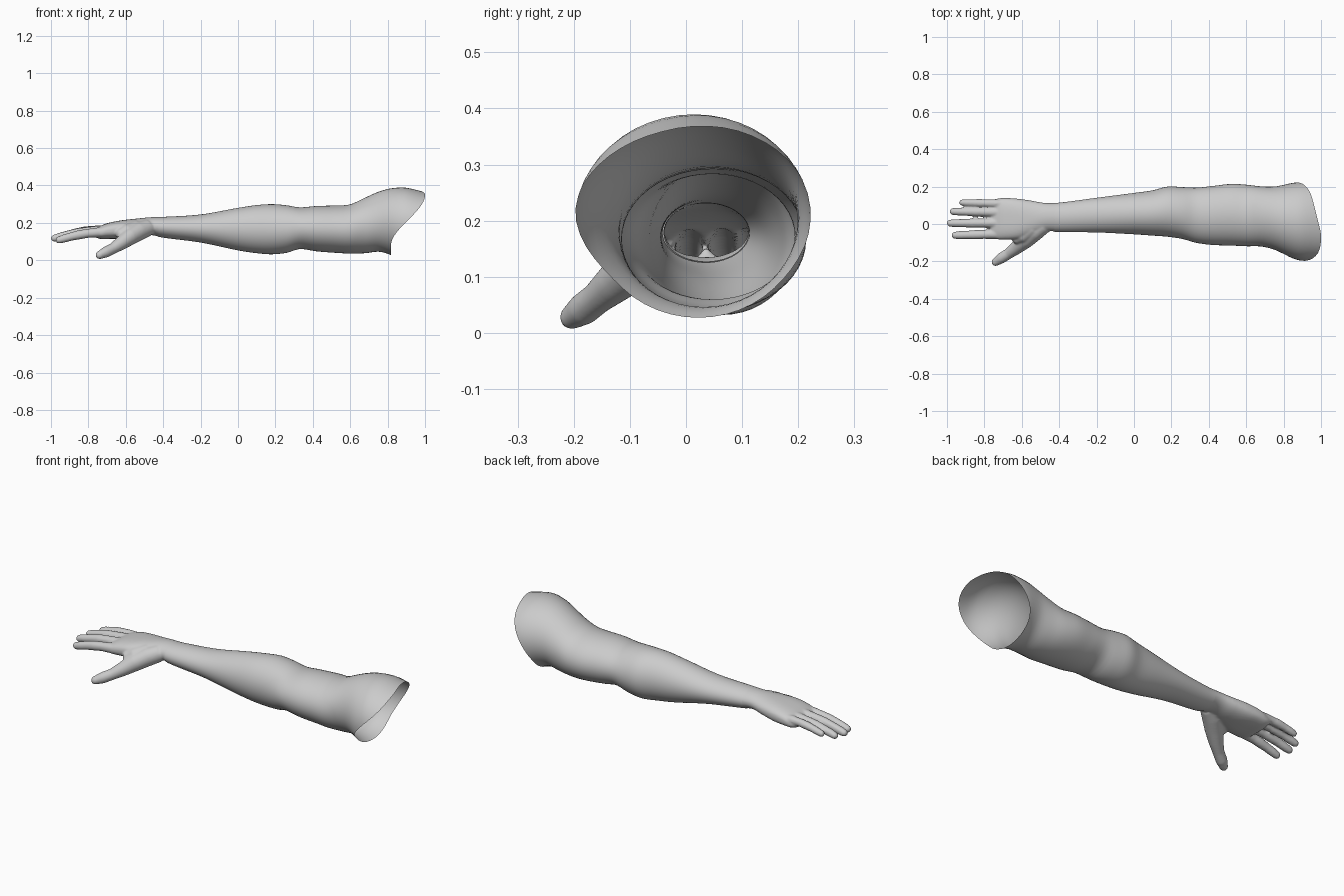
import bpy, bmesh, math
from mathutils import Vector

if "Cube" in bpy.data.objects:
    bpy.data.objects.remove(bpy.data.objects["Cube"])

skin = bpy.data.materials.new("plain_grey")
skin.diffuse_color = (0.6, 0.6, 0.6, 1)
skin.use_nodes = True
skin.node_tree.nodes["Principled BSDF"].inputs["Base Color"].default_value = skin.diffuse_color

# x, y min, y max, z min, z max of the arm from wrist to shoulder
ARM = [(-.47, -.038, .112, .135, .230), (-.40, -.043, .114, .121, .232),
       (-.20, -.045, .140, .095, .245), (0, -.055, .166, .053, .280),
       (.10, -.062, .180, .038, .295), (.18, -.068, .200, .032, .300),
       (.26, -.080, .197, .040, .294), (.33, -.100, .194, .060, .283),
       (.42, -.112, .203, .048, .290), (.52, -.115, .214, .040, .293),
       (.60, -.119, .210, .036, .299), (.68, -.120, .201, .038, .335),
       (.75, -.137, .200, .046, .366), (.80, -.160, .209, .035, .381),
       (.85, -.184, .220, .013, .388), (.90, -.197, .224, .013, .388),
       (1.0, -.200, .224, .013, .364)]
# the same for the palm
PALM = [(-.765, -.066, .126, .125, .170), (-.74, -.080, .134, .114, .182),
        (-.70, -.083, .139, .114, .198), (-.62, -.080, .135, .116, .214),
        (-.55, -.062, .125, .124, .222), (-.47, -.038, .112, .135, .230),
        (-.40, -.043, .114, .121, .232), (-.36, -.044, .119, .115, .235)]


def section(table, x):
    """Smoothly interpolated extents at x."""
    i = 0
    while i < len(table) - 2 and x > table[i + 1][0]:
        i += 1
    a, b = table[i], table[i + 1]
    p, n = table[max(i - 1, 0)], table[min(i + 2, len(table) - 1)]
    h = b[0] - a[0]
    t = min(max((x - a[0]) / h, 0), 1)
    out = []
    for k in range(1, 5):
        m0 = (b[k] - p[k]) / (b[0] - p[0]) * h
        m1 = (n[k] - a[k]) / (n[0] - a[0]) * h
        out.append((2*t**3 - 3*t*t + 1) * a[k] + (t**3 - 2*t*t + t) * m0
                   + (3*t*t - 2*t**3) * b[k] + (t**3 - t*t) * m1)
    return out


def ring_point(table, x, a, power=1.0):
    y0, y1, z0, z1 = section(table, x)
    c, s = math.cos(a), math.sin(a)
    c = math.copysign(abs(c) ** power, c)
    s = math.copysign(abs(s) ** power, s)
    return Vector((x, (y0 + y1) / 2 + (y1 - y0) / 2 * c,
                   (z0 + z1) / 2 + (z1 - z0) / 2 * s))


def loft(bm, rings, capped):
    vs = [[bm.verts.new(p) for p in r] for r in rings]
    n = len(vs[0])
    for r, q in zip(vs, vs[1:]):
        for i in range(n):
            j = (i + 1) % n
            bm.faces.new((r[i], r[j], q[j], q[i]))
    if capped:
        bm.faces.new(vs[0][::-1])
        bm.faces.new(vs[-1])


def digit(bm, path, radii, n=20):
    """Round-tipped tube along a path, first point inside the palm."""
    pts = [Vector(p) for p in path]
    d = (pts[-1] - pts[-2]).normalized()
    tip, r = pts[-1], radii[-1]
    pts, radii = pts[:-1] + [tip - d * r], list(radii)
    for k in (.3, .55, .75, .9, .98):
        pts.append(tip - d * r * (1 - k))
        radii.append(r * math.sqrt(1 - k * k))
    rings = []
    for i, p in enumerate(pts):
        t = (pts[min(i + 1, len(pts) - 1)] - pts[max(i - 1, 0)]).normalized()
        side = t.cross(Vector((0, 0, 1))).normalized()
        up = side.cross(t)
        rings.append([p + radii[i] * (side * math.cos(a) + up * math.sin(a))
                      for a in (2 * math.pi * k / n for k in range(n))])
    loft(bm, rings, True)


def make(name, bm):
    bmesh.ops.recalc_face_normals(bm, faces=bm.faces)
    me = bpy.data.meshes.new(name)
    bm.to_mesh(me)
    bm.free()
    ob = bpy.data.objects.new(name, me)
    bpy.context.collection.objects.link(ob)
    me.materials.append(skin)
    me.shade_smooth()
    return ob


# Arm: open sleeve whose shoulder rim is cut back under the armpit
def rim_x(p):
    t = min(max((p.z - .08) / .27, 0), 1)
    s = t * t * (3 - 2 * t)
    return .818 + .182 * s - .25 * max(0, p.y + .05) * s


N, M = 48, 60
angles = [2 * math.pi * i / N for i in range(N)]
ends = []
for a in angles:
    x = .9
    for _ in range(12):
        x = (x + rim_x(ring_point(ARM, x, a))) / 2
    ends.append(x)
rings = []
for j in range(M + 1):
    f = j / M
    row = []
    for a, e in zip(angles, ends):
        straight = -.425 + 1.325 * f
        x = straight + (e - .9) * max(0, (f - .6) / .4) ** 1.5
        row.append(ring_point(ARM, x, a))
    rings.append(row)
bm = bmesh.new()
loft(bm, rings, False)
make("arm", bm)

# Hand: palm, fingers and thumb fused into one skin
bm = bmesh.new()
loft(bm, [[ring_point(PALM, -.765 + .405 * j / 24, a,
                      1 - .25 * min(1, max(0, (-.5 - (-.765 + .405 * j / 24)) / .15)))
           for a in angles] for j in range(25)], True)
for y0, y1, tip, z0, z1, r in ((.108, .115, -.935, .163, .134, .021),
                               (.062, .067, -.985, .163, .118, .023),
                               (.006, .004, -1.0, .160, .113, .024),
                               (-.052, -.061, -.975, .152, .103, .024)):
    path = [(-.69 + (tip + .69) * t, y0 + (y1 - y0) * t,
             z0 + (z1 - z0) * t + .012 * math.sin(math.pi * t))
            for t in (0, .2, .4, .55, .7, .85, 1)]
    digit(bm, path, [r * k for k in (1.12, 1.1, 1, 1.03, .93, .9, .8)])
digit(bm, [(-.48, -.005, .175), (-.53, -.04, .155), (-.58, -.085, .125),
           (-.63, -.128, .088), (-.67, -.158, .062), (-.71, -.183, .042),
           (-.757, -.215, .020)],
      [.045, .050, .046, .036, .029, .029, .022])
# web between thumb and index finger
digit(bm, [(-.54, -.02, .17), (-.60, -.065, .15), (-.65, -.09, .135)],
      [.045, .042, .03])
hand = make("hand", bm)
mod = hand.modifiers.new("fuse", 'REMESH')
mod.mode = 'VOXEL'
mod.voxel_size = .0055
mod.use_smooth_shade = True
mod = hand.modifiers.new("soften", 'SMOOTH')
mod.factor = .5
mod.iterations = 6
dg = bpy.context.evaluated_depsgraph_get()
me = bpy.data.meshes.new_from_object(hand.evaluated_get(dg))
hand.modifiers.clear()
# open the wrist so the sleeve runs on into the hand
bm = bmesh.new()
bm.from_mesh(me)
bmesh.ops.bisect_plane(bm, geom=bm.verts[:] + bm.edges[:] + bm.faces[:],
                       plane_co=(-.423, 0, 0), plane_no=(1, 0, 0), clear_outer=True)
bm.to_mesh(me)
bm.free()
hand.data = me
if not me.materials:
    me.materials.append(skin)
me.shade_smooth()
